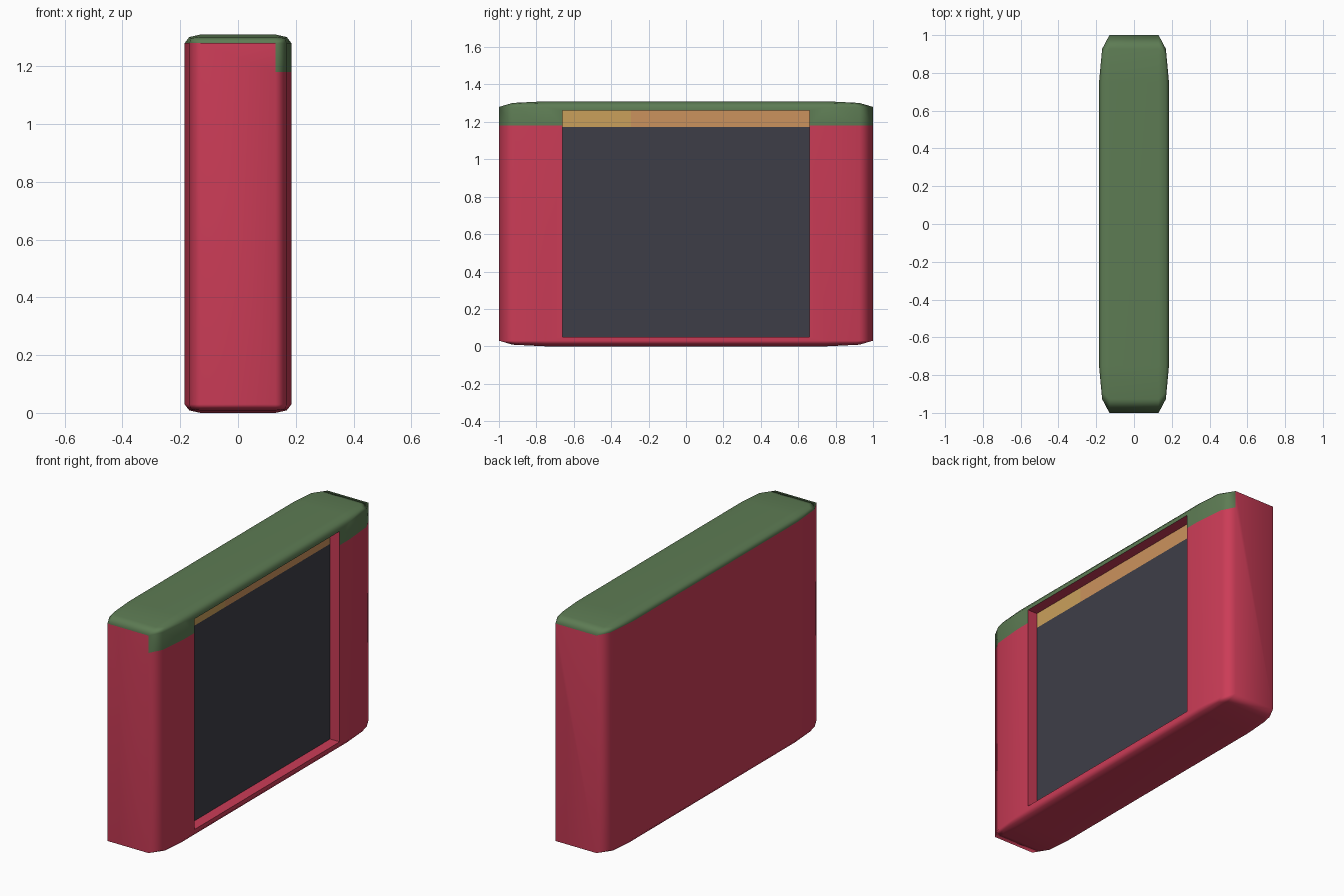
import bpy, bmesh, math
from mathutils import Matrix, Vector

if "Cube" in bpy.data.objects:
    bpy.data.objects.remove(bpy.data.objects["Cube"])

W, L, H = 0.37, 2.0, 1.31            # thickness, length, height
RX, RY, RZ = 0.055, 0.25, 0.03       # stretched bevel size per axis
FLOOR_X = 0.122                      # depth of the recess floor


def material(name, rgb):
    m = bpy.data.materials.new(name)
    m.diffuse_color = (*rgb, 1)
    m.use_nodes = True
    m.node_tree.nodes["Principled BSDF"].inputs["Base Color"].default_value = m.diffuse_color
    return m


red = material("red", (0.60, 0.045, 0.095))
green = material("green", (0.11, 0.20, 0.088))
dark = material("dark grey", (0.048, 0.048, 0.064))
gold = material("gold", (0.59, 0.35, 0.105))
peach = material("peach", (0.60, 0.29, 0.11))


def make_object(name, bm, mats):
    me = bpy.data.meshes.new(name)
    bm.normal_update()
    bm.to_mesh(me)
    bm.free()
    ob = bpy.data.objects.new(name, me)
    bpy.context.collection.objects.link(ob)
    for m in mats:
        me.materials.append(m)
    return ob


def box(name, lo, hi, mat):
    lo, hi = Vector(lo), Vector(hi)
    bm = bmesh.new()
    bmesh.ops.create_cube(bm, size=1, matrix=Matrix.Translation((lo + hi) / 2)
                          @ Matrix.Diagonal((*(hi - lo), 1)))
    return make_object(name, bm, [mat])


# Body: a box bevelled evenly, then stretched so the rounding is long along y
bm = bmesh.new()
bmesh.ops.create_cube(bm, size=1, matrix=Matrix.Diagonal((W / RX, L / RY, H / RZ, 1)))
bmesh.ops.bevel(bm, geom=bm.edges[:], offset=1, offset_type='OFFSET', segments=2,
                profile=0.5, affect='EDGES')
bmesh.ops.transform(bm, verts=bm.verts[:], matrix=Matrix.Translation((0, 0, H / 2))
                    @ Matrix.Diagonal((RX, RY, RZ, 1)))

# Green top that folds down over the right side
side = [f for f in bm.faces if f.calc_center_median().x > W / 2 - RX + 0.002]
edges = {e for f in side for e in f.edges}
verts = {v for f in side for v in f.verts}
bmesh.ops.bisect_plane(bm, geom=side + list(edges) + list(verts),
                       plane_co=(0, 0, 1.18), plane_no=(0, 0, 1))
for f in bm.faces:
    c = f.calc_center_median()
    f.material_index = int(c.z > H - RZ + 0.002 or
                           (c.x > W / 2 - RX + 0.002 and c.z > 1.18))
body = make_object("body", bm, [red, green])

# Recess in the right side
cutter = box("recess_cutter", (FLOOR_X, -0.66, 0.05), (0.3, 0.66, 1.26), red)
cutter.hide_render = True
mod = body.modifiers.new("recess", 'BOOLEAN')
mod.operation = 'DIFFERENCE'
mod.solver = 'EXACT'
mod.object = cutter
bpy.context.view_layer.objects.active = body
body.select_set(True)
bpy.ops.object.modifier_apply(modifier=mod.name)
bpy.data.objects.remove(cutter)
bpy.ops.object.shade_smooth_by_angle(angle=math.radians(70))
wn = body.modifiers.new("normals", 'WEIGHTED_NORMAL')
wn.keep_sharp = True

# Painted panels on the recess floor
for name, y0, y1, z0, z1, mat in (
        ("dark_panel", -0.66, 0.66, 0.05, 1.172, dark),
        ("gold_strip", -0.66, -0.295, 1.172, 1.26, gold),
        ("peach_strip", -0.295, 0.66, 1.172, 1.26, peach)):
    box(name, (FLOOR_X - 0.002, y0, z0), (FLOOR_X + 0.002, y1, z1), mat)
